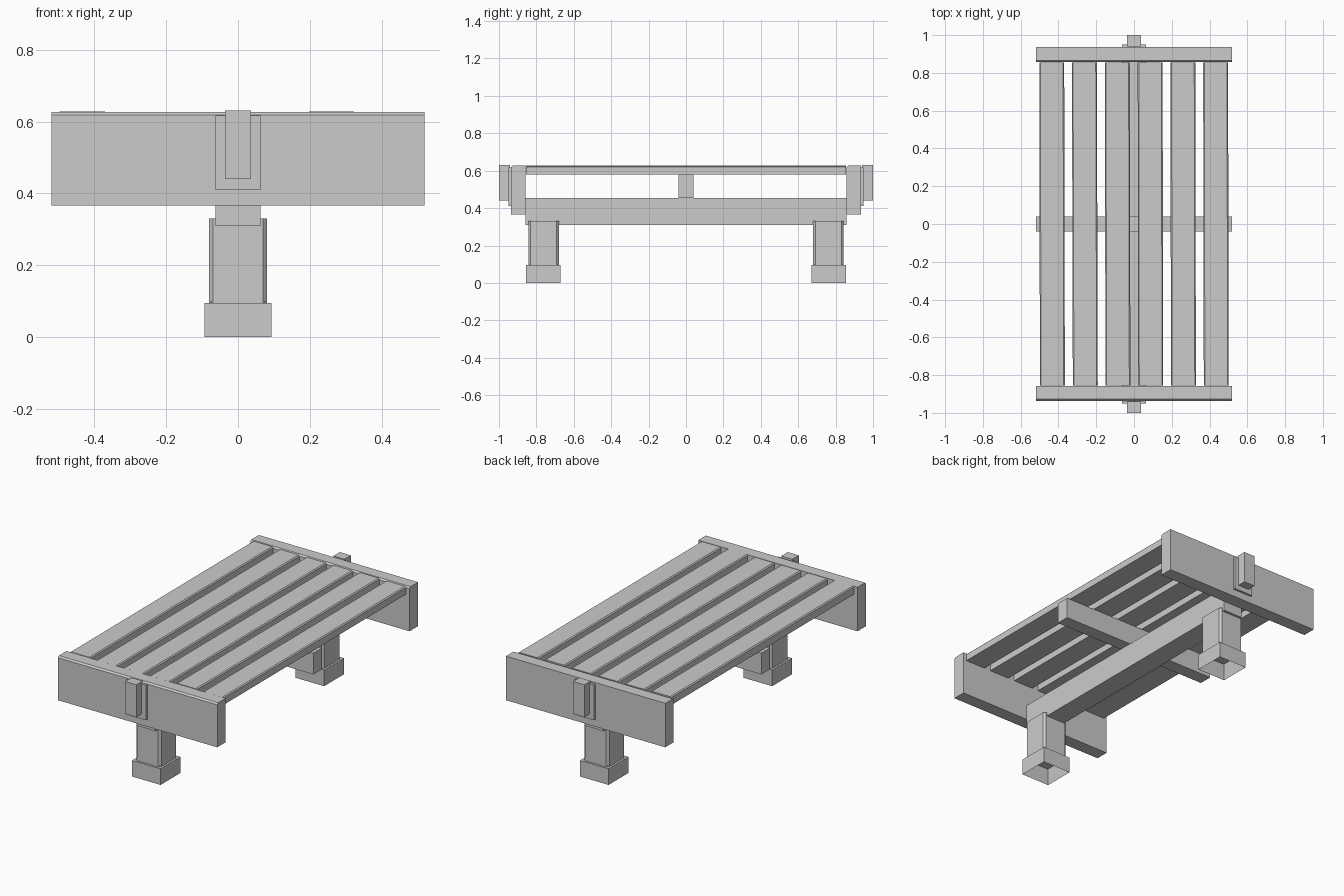
import bpy, bmesh
from math import radians

if "Cube" in bpy.data.objects:
    bpy.data.objects.remove(bpy.data.objects["Cube"])


def link(name, bm):
    bmesh.ops.recalc_face_normals(bm, faces=bm.faces)
    me = bpy.data.meshes.new(name)
    bm.to_mesh(me)
    bm.free()
    ob = bpy.data.objects.new(name, me)
    bpy.context.collection.objects.link(ob)
    return ob


def box(name, lo, hi, pick=None, bevel=0.0, rot=0.0):
    """Box between two corners; edges chosen by pick(a, b) get a flat chamfer."""
    size = [h - l for l, h in zip(lo, hi)]
    bm = bmesh.new()
    bmesh.ops.create_cube(bm, size=1)
    bmesh.ops.scale(bm, vec=size, verts=bm.verts)
    if pick:
        edges = [e for e in bm.edges if pick(e.verts[0].co, e.verts[1].co)]
        bmesh.ops.bevel(bm, geom=edges, offset=bevel, segments=1, affect='EDGES')
    ob = link(name, bm)
    ob.location = [(l + h) / 2 for l, h in zip(lo, hi)]
    ob.rotation_euler.z = rot
    return ob


def upright(a, b):
    return abs(a.z - b.z) > 1e-4


def top_front(a, b):
    return min(a.z, b.z) > 0 and max(a.y, b.y) < 0


def long_top(a, b):
    return min(a.z, b.z) > 0 and abs(a.y - b.y) > 1e-4


def hollow_below(ob, wall, depth):
    """Recess the underside, leaving a rim."""
    bm = bmesh.new()
    bm.from_mesh(ob.data)
    bm.normal_update()
    face = next(f for f in bm.faces if f.normal.z < -0.9)
    bmesh.ops.inset_region(bm, faces=[face], thickness=wall, use_even_offset=True)
    bmesh.ops.translate(bm, vec=(0, 0, depth), verts=face.verts)
    if ob.name.endswith("foot"):
        # opening through the foot into the leg
        bmesh.ops.inset_region(bm, faces=[face], thickness=0.022, use_even_offset=True)
        bmesh.ops.translate(bm, vec=(0, 0, 0.1), verts=face.verts)
    bm.to_mesh(ob.data)
    bm.free()


# Slatted deck, each board turned a touch for a hand-laid look
turns = [0.12, 0.16, 0.12, 0.08, 0.1, 0.12]
tops = [0.629, 0.626, 0.626, 0.626, 0.629, 0.626]
for i, (turn, top) in enumerate(zip(turns, tops)):
    x = (i - 2.5) * 0.1735
    box(f"deck_slat_{i + 1}", (x - 0.066, -0.855, 0.58), (x + 0.066, 0.855, top),
        long_top, 0.006, radians(turn))

# Central spine and cross beam
box("spine_beam", (-0.063, -0.857, 0.31), (0.063, 0.857, 0.455))
box("cross_beam", (-0.52, -0.04, 0.455), (0.52, 0.04, 0.58))

for side, s in (("front", -1), ("back", 1)):
    def span(a, b):
        return sorted((s * a, s * b))

    # End board with its plate and peg
    y0, y1 = span(0.857, 0.936)
    box(f"{side}_end_board", (-0.52, y0, 0.367), (0.52, y1, 0.627), top_front, 0.009)
    y0, y1 = span(0.93, 0.949)
    box(f"{side}_plate", (-0.063, y0, 0.41), (0.063, y1, 0.617))
    y0, y1 = span(0.94, 1.0)
    box(f"{side}_peg", (-0.036, y0, 0.44), (0.036, y1, 0.631))

    # Chamfered leg standing in a hollow foot
    y0, y1 = span(0.68, 0.843)
    box(f"{side}_leg", (-0.081, y0, 0.09), (0.081, y1, 0.33), upright, 0.012)
    y0, y1 = span(0.67, 0.855)
    foot = box(f"{side}_foot", (-0.093, y0, 0), (0.093, y1, 0.095))
    hollow_below(foot, 0.014, 0.085)
